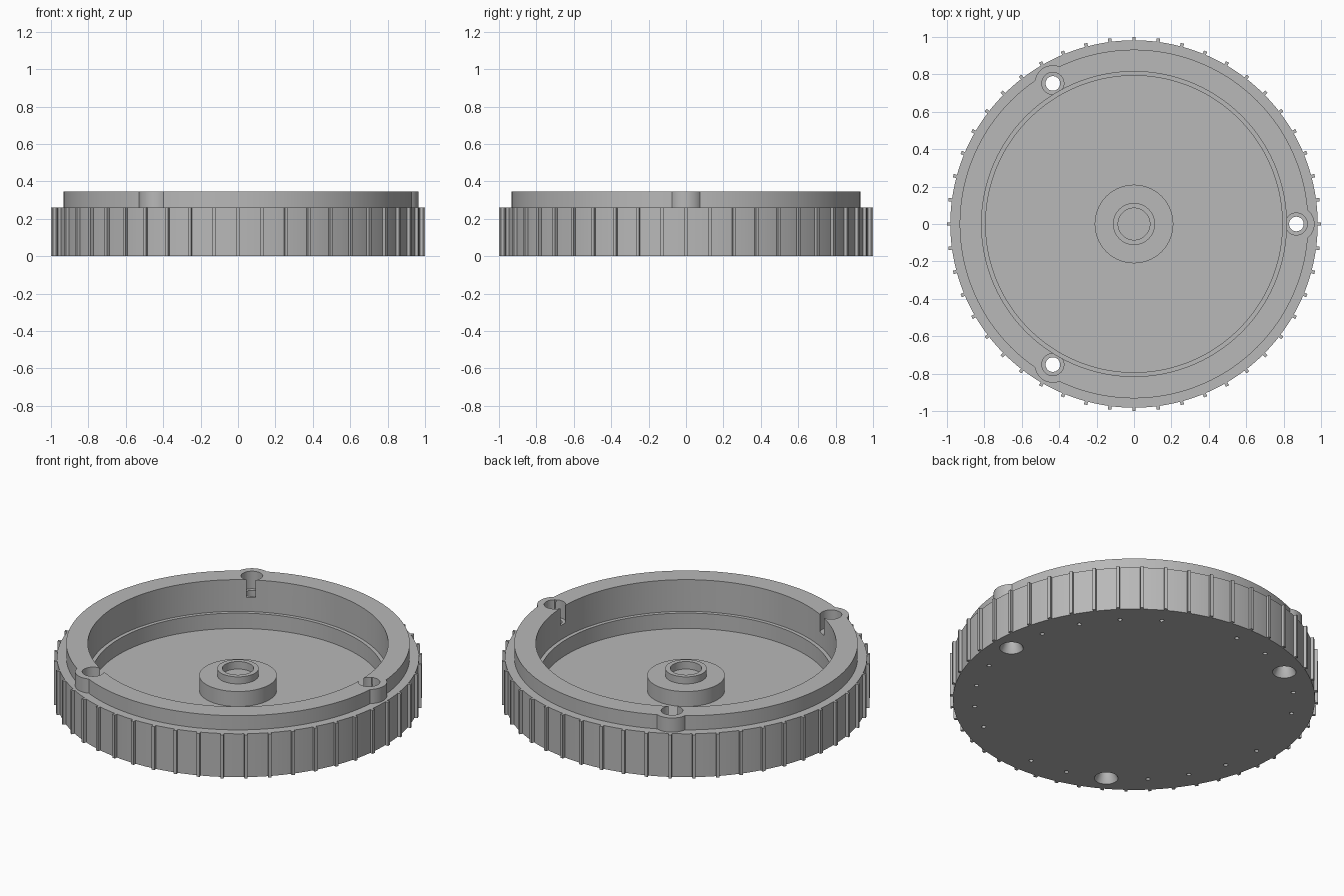
import bpy, bmesh
from math import radians, sin, cos, tau
from mathutils import Matrix, Vector

if "Cube" in bpy.data.objects:
    bpy.data.objects.remove(bpy.data.objects["Cube"])

grey = bpy.data.materials.new("plain_grey")
grey.use_nodes = True
colour = (0.48, 0.48, 0.48, 1)
grey.diffuse_color = colour
grey.node_tree.nodes["Principled BSDF"].inputs["Base Color"].default_value = colour

HEIGHT, SHOULDER, FLOOR = 0.345, 0.26, 0.063
BOLT_RADIUS = 0.868
BOLT_ANGLES = [0, 120, 240]


def polar(radius, degrees):
    a = radians(degrees)
    return Vector((radius * cos(a), radius * sin(a), 0))


def revolve(bm, profile, steps, centre=Vector((0, 0, 0))):
    """Turn a profile of (radius, z) points, closed on the axis at both ends."""
    rings = []
    for r, z in profile:
        n = 1 if r == 0 else steps
        rings.append([bm.verts.new(centre + Vector((r * cos(tau * i / steps),
                                                    r * sin(tau * i / steps), z)))
                      for i in range(n)])
    for low, high in zip(rings, rings[1:]):
        for i in range(steps):
            j = (i + 1) % steps
            if len(low) == 1:
                bm.faces.new((low[0], high[j], high[i]))
            elif len(high) == 1:
                bm.faces.new((low[i], low[j], high[0]))
            else:
                bm.faces.new((low[i], low[j], high[j], high[i]))


def finish(name, bm):
    bmesh.ops.recalc_face_normals(bm, faces=bm.faces)
    mesh = bpy.data.meshes.new(name)
    bm.to_mesh(mesh)
    bm.free()
    mesh.materials.append(grey)
    obj = bpy.data.objects.new(name, mesh)
    bpy.context.collection.objects.link(obj)
    return obj


def turned(name, profile, steps, centres=(Vector((0, 0, 0)),)):
    bm = bmesh.new()
    for c in centres:
        revolve(bm, profile, steps, c)
    return finish(name, bm)


def activate(obj):
    bpy.ops.object.select_all(action='DESELECT')
    obj.select_set(True)
    bpy.context.view_layer.objects.active = obj


def combine(target, tool, operation):
    mod = target.modifiers.new(tool.name, 'BOOLEAN')
    mod.operation, mod.solver, mod.object = operation, 'EXACT', tool
    activate(target)
    bpy.ops.object.modifier_apply(modifier=mod.name)
    bpy.data.objects.remove(tool)


bolts = [polar(BOLT_RADIUS, a) for a in BOLT_ANGLES]

# Stepped round housing
housing = turned("housing", [(0, 0), (0.982, 0), (0.982, SHOULDER), (0.932, SHOULDER),
                             (0.932, HEIGHT), (0, HEIGHT)], 192)

# Bolt lugs on the raised rim
lugs = turned("bolt_lugs", [(0, 0.2), (0.097, 0.2), (0.097, HEIGHT), (0, HEIGHT)], 48, bolts)
combine(housing, lugs, 'UNION')

# Cavity with wall ledge, leaving a central boss and bearing collar
cavity = turned("cavity_cutter", [
    (0, 0.15), (0.085, 0.15), (0.085, 0.195), (0.112, 0.195), (0.112, 0.153),
    (0.21, 0.153), (0.21, FLOOR), (0.793, FLOOR), (0.793, 0.155),
    (0.815, 0.155), (0.815, 0.5), (0, 0.5)], 192)
combine(housing, cavity, 'DIFFERENCE')

# Bolt holes, countersunk below and counterbored above
holes = turned("bolt_hole_cutter", [
    (0, -0.05), (0.064, -0.05), (0.064, 0), (0.039, 0.05), (0.039, 0.24),
    (0.059, 0.24), (0.059, 0.5), (0, 0.5)], 48, bolts)
combine(housing, holes, 'DIFFERENCE')

# Ring of small pits on the underside
pit_angles = [a for a in range(0, 360, 15) if a not in BOLT_ANGLES + [75, 165, 285]]
pits = turned("pit_cutter", [(0, -0.05), (0.012, -0.05), (0.012, 0.03), (0, 0.03)], 16,
              [polar(BOLT_RADIUS, a) for a in pit_angles])
combine(housing, pits, 'DIFFERENCE')
activate(housing)
bpy.ops.object.shade_smooth_by_angle(angle=radians(30))

# Grip ribs around the outside
bm = bmesh.new()
for i in range(48):
    place = (Matrix.Rotation(tau * i / 48, 4, 'Z')
             @ Matrix.Translation((0.985, 0, SHOULDER / 2))
             @ Matrix.Diagonal((0.03, 0.018, SHOULDER, 1)))
    bmesh.ops.create_cube(bm, size=1, matrix=place)
finish("grip_ribs", bm)
